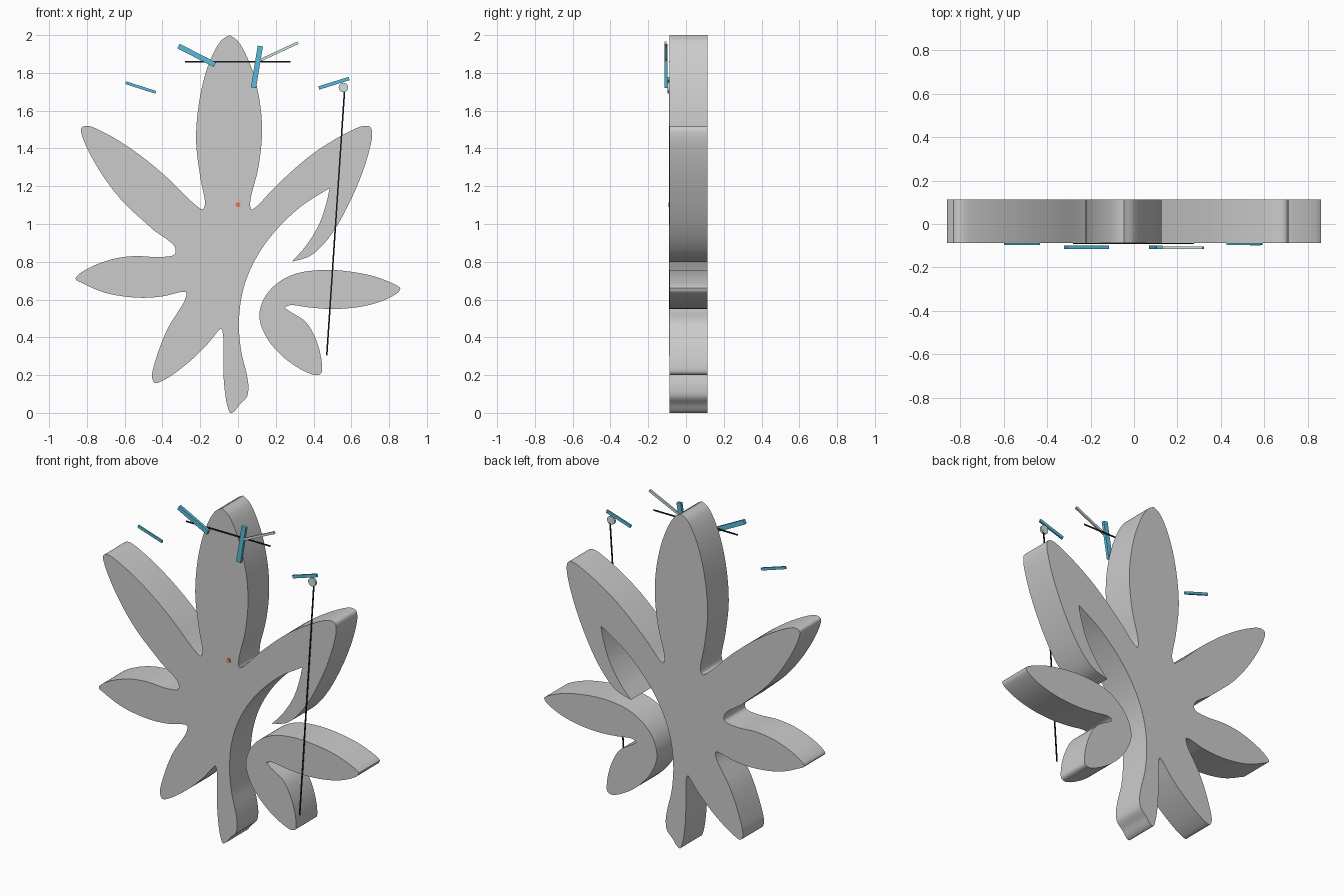
import bpy, bmesh, math
from mathutils import Vector, Matrix

if "Cube" in bpy.data.objects:
    bpy.data.objects.remove(bpy.data.objects["Cube"])

FRONT, BACK = -0.087, 0.113


def material(name, rgb):
    m = bpy.data.materials.new(name)
    m.diffuse_color = (*rgb, 1)
    m.use_nodes = True
    m.node_tree.nodes["Principled BSDF"].inputs["Base Color"].default_value = m.diffuse_color
    return m


def smooth_path(pts, n=6):
    """Open centripetal Catmull-Rom curve through the points, last point left out."""
    p = [Vector(q) for q in pts]
    p = [2 * p[0] - p[1]] + p + [2 * p[-1] - p[-2]]
    out = []
    for a, b, c, d in zip(p, p[1:], p[2:], p[3:]):
        t1 = (b - a).length ** 0.5
        t2 = t1 + (c - b).length ** 0.5
        t3 = t2 + (d - c).length ** 0.5
        for i in range(n):
            t = t1 + (t2 - t1) * i / n
            a1 = a.lerp(b, t / t1)
            a2 = b.lerp(c, (t - t1) / (t2 - t1))
            a3 = c.lerp(d, (t - t2) / (t3 - t2))
            b1 = a1.lerp(a2, t / t2)
            b2 = a2.lerp(a3, (t - t1) / (t3 - t1))
            out.append(b1.lerp(b2, (t - t1) / (t2 - t1)))
    return out


def finish(name, bm, mat=None):
    bmesh.ops.recalc_face_normals(bm, faces=bm.faces)
    me = bpy.data.meshes.new(name)
    bm.to_mesh(me)
    bm.free()
    ob = bpy.data.objects.new(name, me)
    bpy.context.collection.objects.link(ob)
    if mat:
        me.materials.append(mat)
    return ob


def slab(name, sections):
    """Flat plate whose outline is smooth sections joined at sharp corners."""
    outline = [q for s in sections for q in smooth_path(s)]
    bm = bmesh.new()
    face = bm.faces.new([bm.verts.new((x, FRONT, z)) for x, z in outline])
    ext = bmesh.ops.extrude_face_region(bm, geom=[face], use_keep_orig=True)
    verts = [g for g in ext["geom"] if isinstance(g, bmesh.types.BMVert)]
    bmesh.ops.translate(bm, verts=verts, vec=(0, BACK - FRONT, 0))
    ob = finish(name, bm)
    bpy.context.view_layer.objects.active = ob
    ob.select_set(True)
    bpy.ops.object.shade_smooth_by_angle(angle=math.radians(35))
    ob.select_set(False)


def bar(name, a, b, width, y0, y1, mat):
    """Thin box from a to b in the front plane."""
    a, b = Vector(a), Vector(b)
    d, c = b - a, (a + b) / 2
    m = (Matrix.Translation((c.x, (y0 + y1) / 2, c.y))
         @ Matrix.Rotation(-math.atan2(d.y, d.x), 4, 'Y')
         @ Matrix.Diagonal((d.length, abs(y1 - y0), width, 1)))
    bm = bmesh.new()
    bmesh.ops.create_cube(bm, size=1, matrix=m)
    finish(name, bm, mat)


def disc(name, x, z, r, depth, mat):
    bm = bmesh.new()
    m = Matrix.Translation((x, FRONT - depth / 2, z)) @ Matrix.Rotation(math.pi / 2, 4, 'X')
    bmesh.ops.create_cone(bm, cap_ends=True, segments=24, radius1=r, radius2=r, depth=depth, matrix=m)
    finish(name, bm, mat)


# Main leaf: outline pieces between the sharp corners
tip, hook, crotch = (-0.045, 2.0), (0.285, 0.80), (0.485, 1.19)
upper_right = [tip, (0, 1.968), (0.07, 1.83), (0.115, 1.65), (0.127, 1.48), (0.108, 1.3),
               (0.065, 1.12), (0.07, 1.078), (0.095, 1.09), (0.2, 1.2), (0.4, 1.375),
               (0.6, 1.495), (0.67, 1.52), (0.702, 1.512), (0.71, 1.475), (0.69, 1.37),
               (0.63, 1.2), (0.53, 1.0), (0.45, 0.89), (0.38, 0.83), hook]
inner_edge = [hook, (0.36, 0.885), (0.43, 1.0), (0.47, 1.12), crotch]
stem_side = [crotch, (0.33, 1.09), (0.17, 0.93), (0.07, 0.77), (0.02, 0.62), (0.005, 0.46),
             (0.018, 0.32), (0.045, 0.21), (0.055, 0.14), (0.047, 0.085), (0.01, 0.045),
             (-0.02, 0.008), (-0.04, 0.0), (-0.057, 0.04), (-0.075, 0.17), (-0.078, 0.3),
             (-0.08, 0.42), (-0.09, 0.447), (-0.108, 0.43)]
left_side = [stem_side[-1], (-0.17, 0.355), (-0.27, 0.26), (-0.39, 0.175), (-0.44, 0.158),
             (-0.455, 0.19), (-0.43, 0.3), (-0.37, 0.45), (-0.28, 0.60), (-0.275, 0.638),
             (-0.30, 0.64), (-0.4, 0.617), (-0.53, 0.61), (-0.7, 0.635), (-0.82, 0.685),
             (-0.86, 0.71), (-0.82, 0.75), (-0.68, 0.81), (-0.55, 0.83), (-0.41, 0.825),
             (-0.335, 0.84), (-0.335, 0.88), (-0.45, 0.97)]
upper_left = [left_side[-1], (-0.62, 1.13), (-0.75, 1.31), (-0.825, 1.465), (-0.83, 1.508),
              (-0.80, 1.52), (-0.7, 1.48), (-0.54, 1.38), (-0.38, 1.25), (-0.23, 1.105),
              (-0.188, 1.078), (-0.175, 1.105), (-0.2, 1.25), (-0.222, 1.45), (-0.2, 1.68),
              (-0.15, 1.86), (-0.09, 1.97), tip]
slab("main_leaf", [upper_right, inner_edge, stem_side, left_side, upper_left])

# Separate lower right leaf pair
slab("side_leaf", [[(0.86, 0.66), (0.84, 0.675), (0.73, 0.72), (0.6, 0.747), (0.45, 0.757),
                    (0.3, 0.735), (0.2, 0.68), (0.135, 0.6), (0.113, 0.51), (0.14, 0.42),
                    (0.2, 0.335), (0.3, 0.25), (0.41, 0.2), (0.44, 0.21), (0.445, 0.25),
                    (0.42, 0.37), (0.36, 0.48), (0.27, 0.54), (0.25, 0.557), (0.275, 0.57),
                    (0.38, 0.558), (0.5, 0.55), (0.65, 0.562), (0.77, 0.595), (0.85, 0.64),
                    (0.86, 0.66)]])

# Coloured sticks in front of the leaf
blue = material("blue", (0.1, 0.5, 0.7))
pale = material("pale", (0.62, 0.76, 0.76))
black = material("black", (0.01, 0.01, 0.01))
orange = material("orange", (0.8, 0.2, 0.07))
bar("stick_left", (-0.315, 1.942), (-0.122, 1.843), 0.027, -0.115, -0.098, blue)
bar("stick_centre", (0.118, 1.942), (0.082, 1.722), 0.028, -0.115, -0.098, blue)
bar("stick_far_left", (-0.595, 1.748), (-0.435, 1.697), 0.015, -0.097, -0.087, blue)
bar("stick_far_right", (0.428, 1.720), (0.588, 1.770), 0.018, -0.097, -0.087, blue)
bar("stick_pale", (0.12, 1.868), (0.318, 1.960), 0.014, -0.115, -0.104, pale)

# Thin dark lines, end disc and centre dot
bar("line_top", (-0.28, 1.86), (0.277, 1.86), 0.008, -0.091, -0.087, black)
bar("line_right", (0.565, 1.72), (0.47, 0.305), 0.008, -0.091, -0.087, black)
disc("end_disc", 0.558, 1.723, 0.025, 0.012, pale)
disc("centre_dot", 0.0, 1.102, 0.013, 0.005, orange)
